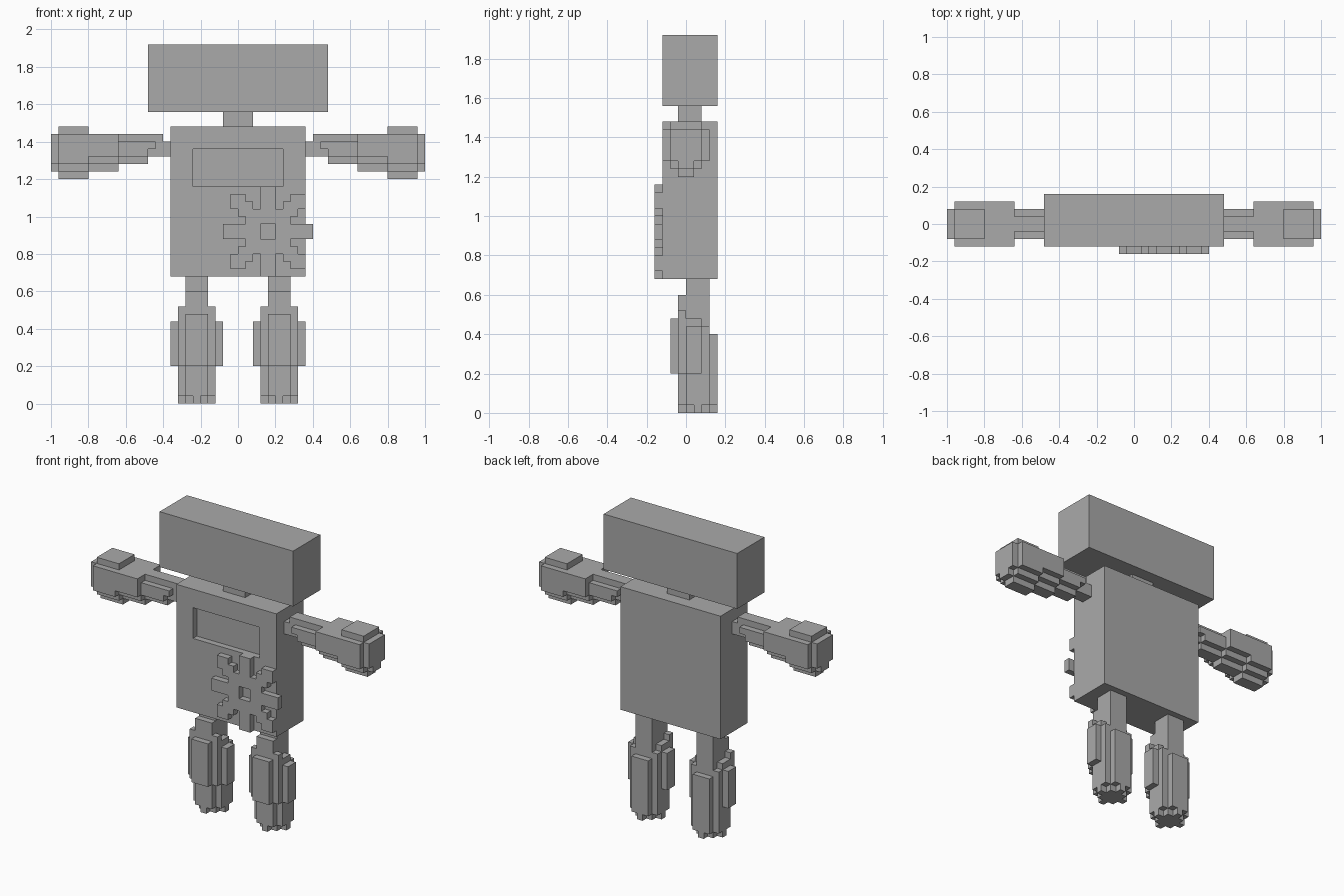
import bpy, bmesh, math
from itertools import product

U = 0.04  # block size; all part dimensions below are in blocks

default = bpy.data.objects.get("Cube")
if default:
    bpy.data.objects.remove(default, do_unlink=True)

grey = bpy.data.materials.new("plain_grey")
grey.use_nodes = True
grey.diffuse_color = (0.4, 0.4, 0.4, 1)
grey.node_tree.nodes["Principled BSDF"].inputs["Base Color"].default_value = (0.4, 0.4, 0.4, 1)


def finish(name, bm):
    mesh = bpy.data.meshes.new(name)
    bm.to_mesh(mesh)
    bm.free()
    mesh.materials.append(grey)
    obj = bpy.data.objects.new(name, mesh)
    bpy.context.collection.objects.link(obj)
    return obj


def box_mesh(x0, x1, y0, y1, z0, z1):
    bm = bmesh.new()
    bmesh.ops.create_cube(bm, size=1)
    for v in bm.verts:
        v.co = [(a if c < 0 else b) * U
                for c, a, b in zip(v.co, (x0, y0, z0), (x1, y1, z1))]
    return bm


def box_cells(boxes, sign=1):
    """Unit cells filled by a list of boxes, mirrored in x when sign is -1."""
    cells = set()
    for x0, x1, y0, y1, z0, z1 in boxes:
        for x, y, z in product(range(x0, x1), range(y0, y1), range(z0, z1)):
            cells.add((x if sign > 0 else -x - 1, y, z))
    return cells


def block_part(name, cells):
    """Outer skin of a set of unit cells, with flat regions merged."""
    bm = bmesh.new()
    verts = {}

    def vert(p):
        if p not in verts:
            verts[p] = bm.verts.new([c * U for c in p])
        return verts[p]

    for cell in cells:
        for axis, side in product(range(3), (0, 1)):
            beside = list(cell)
            beside[axis] += 2 * side - 1
            if tuple(beside) in cells:
                continue
            a, b = (axis + 1) % 3, (axis + 2) % 3
            loop = []
            for da, db in ((0, 0), (1, 0), (1, 1), (0, 1)):
                p = list(cell)
                p[axis] += side
                p[a] += da
                p[b] += db
                loop.append(vert(tuple(p)))
            bm.faces.new(loop if side else loop[::-1])
    bmesh.ops.dissolve_limit(bm, angle_limit=math.radians(1),
                             verts=bm.verts[:], edges=bm.edges[:])
    return finish(name, bm)


# Head and neck
finish("head", box_mesh(-12, 12, -3, 4, 39, 48))
finish("neck", box_mesh(-2, 2, -1, 2, 37, 39))

# Body with a recessed chest panel
bm = box_mesh(-9, 9, -3, 4, 17, 37)
bm.faces.ensure_lookup_table()
front = min(bm.faces, key=lambda f: f.calc_center_median().y)
bmesh.ops.inset_region(bm, faces=[front], thickness=0.05)
for v in front.verts:
    v.co.x = math.copysign(6 * U, v.co.x)
    v.co.z = (34 if v.co.z > 27 * U else 29) * U
panel = bmesh.ops.extrude_face_region(bm, geom=[front])["geom"]
for v in panel:
    if isinstance(v, bmesh.types.BMVert):
        v.co.y += U
if front.is_valid:
    bm.faces.remove(front)
finish("body", bm)

# Snowflake emblem: filled heights per column of one quarter
QUARTER = {0: (1, 2, 3, 4, 5), 1: (0, 1, 2), 2: (0, 1, 2, 3),
           3: (0, 2, 3, 4), 4: (0, 3, 4), 5: (0,)}
emblem = set()
for column, rows in QUARTER.items():
    for row, sx, sz in product(rows, (1, -1), (1, -1)):
        u = column if sx > 0 else -column - 1
        w = row if sz > 0 else -row - 1
        emblem.add((4 + u, -4, 23 + w))
block_part("chest_emblem", emblem)

# Arms and hands
ARM = [
    (9, 16, -1, 1, 33, 35),    # shoulder core
    (10, 16, -1, 1, 35, 36),   # upper arm ridge
    (11, 16, -2, 2, 34, 35),   # upper arm
    (12, 16, -2, 2, 33, 34),
    (12, 16, -1, 1, 32, 33),
    (16, 20, -3, 3, 33, 36),   # forearm cuff
    (16, 20, -2, 2, 32, 33),
    (16, 20, -1, 1, 31, 32),
]
HAND = [
    (20, 24, -2, 2, 36, 37),
    (20, 24, -3, 3, 32, 36),
    (20, 24, -2, 2, 31, 32),
    (20, 24, -1, 1, 30, 31),
    (24, 25, -2, 2, 32, 36),   # fingertip end
    (24, 25, -1, 1, 31, 32),
]

# Legs and boots
LEG = [(4, 7, 0, 3, 10, 17)]
BOOT = [
    (4, 7, -1, 0, 1, 15),      # tongue
    (3, 8, -1, 0, 5, 13),      # front corners
    (3, 8, 0, 2, 1, 12),       # sides
    (3, 8, 2, 3, 1, 11),
    (4, 7, 3, 4, 1, 10),       # heel
    (4, 7, -2, -1, 5, 12),     # shin plate
    (2, 9, 0, 2, 5, 11),       # side plates
    (5, 6, -1, 4, 0, 1),       # stepped sole
    (4, 7, 0, 3, 0, 1),
    (3, 8, 1, 2, 0, 1),
]
for label, sign in (("left", 1), ("right", -1)):
    for part, boxes in (("arm", ARM), ("hand", HAND), ("leg", LEG), ("boot", BOOT)):
        block_part(f"{label}_{part}", box_cells(boxes, sign))
